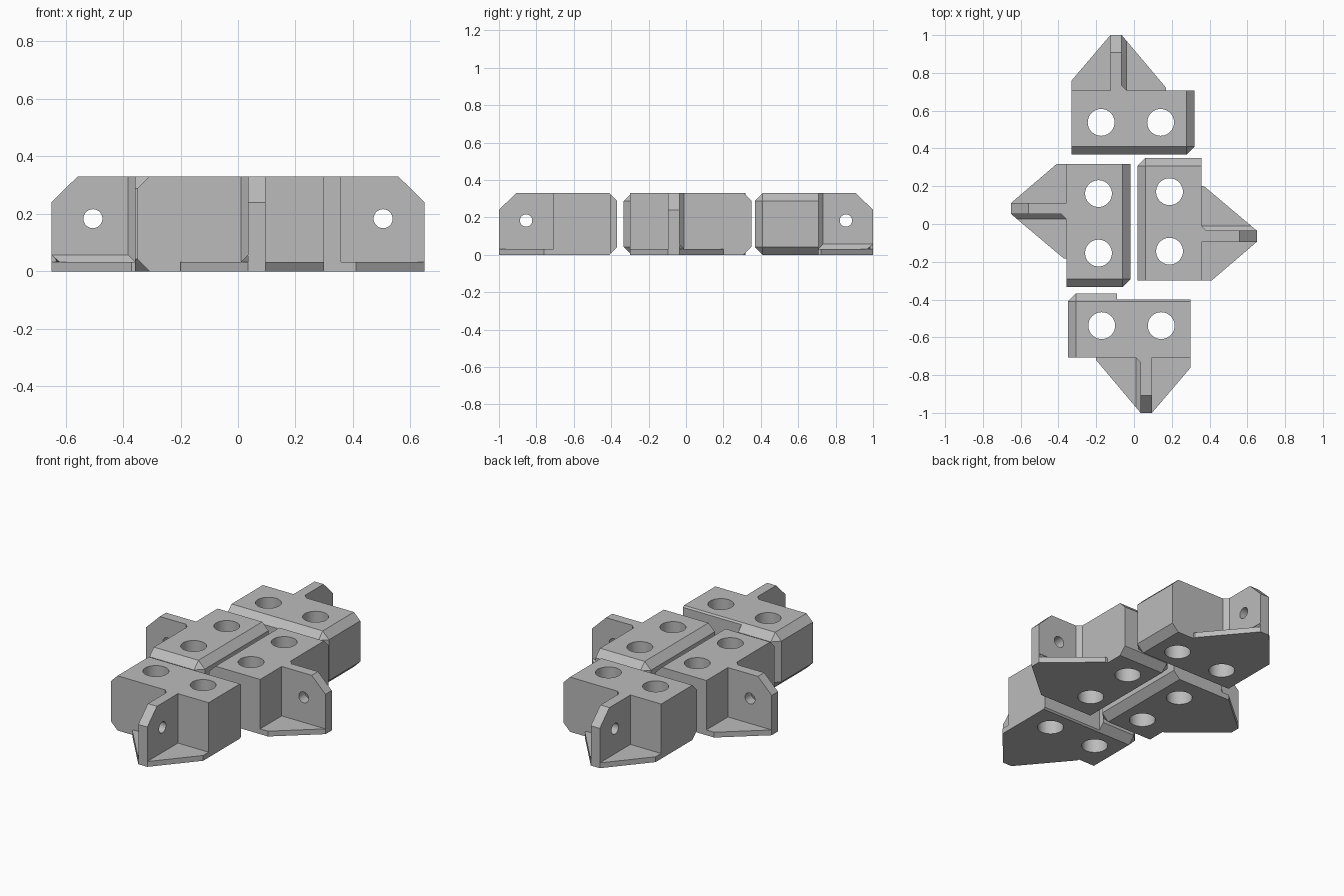
import bpy
import bmesh
from math import pi
from mathutils import Matrix, Vector

if "Cube" in bpy.data.objects:
    bpy.data.objects.remove(bpy.data.objects["Cube"], do_unlink=True)

# Material
grey = bpy.data.materials.new("plain grey")
grey.use_nodes = True
GREY = (0.5, 0.5, 0.5, 1)
grey.diffuse_color = GREY
grey.node_tree.nodes["Principled BSDF"].inputs["Base Color"].default_value = GREY

# Bracket sizes: u runs along the block, v outwards, z up
HALF, DEPTH, HEIGHT = 0.325, 0.34, 0.33
TIP, BASE, BEVEL, FILLET = 0.632, 0.032, 0.042, 0.025
RIB_A, RIB_B = -0.12, -0.06
INSIDE = 0.3  # parts are sunk into the block to here


def make_object(name, bm):
    bmesh.ops.remove_doubles(bm, verts=bm.verts, dist=1e-5)
    bmesh.ops.recalc_face_normals(bm, faces=bm.faces)
    mesh = bpy.data.meshes.new(name)
    bm.to_mesh(mesh)
    bm.free()
    mesh.materials.append(grey)
    obj = bpy.data.objects.new(name, mesh)
    bpy.context.collection.objects.link(obj)
    return obj


def loft(name, rings):
    """Solid skinned through rings that have equal point counts."""
    bm = bmesh.new()
    loops = [[bm.verts.new(p) for p in ring] for ring in rings]
    bm.faces.new(loops[0])
    bm.faces.new(loops[-1])
    for low, high in zip(loops, loops[1:]):
        for i in range(len(low)):
            j = (i + 1) % len(low)
            bm.faces.new((low[i], low[j], high[j], high[i]))
    bmesh.ops.dissolve_degenerate(bm, dist=1e-5, edges=bm.edges)
    return make_object(name, bm)


def slab(name, outline, z0, z1):
    return loft(name, [[(u, v, z) for u, v in outline] for z in (z0, z1)])


def cylinder(name, centre, radius, length, turn=Matrix()):
    bm = bmesh.new()
    bmesh.ops.create_cone(bm, cap_ends=True, segments=40, radius1=radius,
                          radius2=radius, depth=length,
                          matrix=Matrix.Translation(centre) @ turn)
    return make_object(name, bm)


def combine(target, others, operation):
    for other in others:
        mod = target.modifiers.new("combine", 'BOOLEAN')
        mod.operation, mod.solver, mod.object = operation, 'EXACT', other
        other.hide_render = True
        bpy.context.view_layer.update()
        graph = bpy.context.evaluated_depsgraph_get()
        mesh = bpy.data.meshes.new_from_object(target.evaluated_get(graph))
        target.modifiers.clear()
        target.data = mesh
        bpy.data.objects.remove(other, do_unlink=True)


def block():
    """Block with one long side and one end bevelled."""
    inner, end = BEVEL, HALF - BEVEL
    cap = [(-HALF, inner), (end, inner), (end, inner), (end, DEPTH), (-HALF, DEPTH)]
    mid = [(-HALF, 0), (end, 0), (HALF, inner), (HALF, DEPTH), (-HALF, DEPTH)]
    levels = [(cap, 0), (mid, BEVEL), (mid, HEIGHT - BEVEL), (cap, HEIGHT)]
    return loft("block", [[(u, v, z) for u, v in ring] for ring, z in levels])


def bracket(name, matrix, notched=False):
    body = block()

    # Tapered foot
    foot = slab("foot", [(-HALF, INSIDE), (-HALF, 0.392), (RIB_A, TIP), (RIB_B, TIP),
                         (0.175, 0.353), (0.175, INSIDE)], 0, BASE)

    # Upright rib with a cut top corner
    side = [(INSIDE, 0), (TIP, 0), (TIP, 0.24), (0.54, HEIGHT), (INSIDE, HEIGHT)]
    rib = loft("rib", [[(u, v, z) for v, z in side] for u in (RIB_A, RIB_B)])

    # Sloped fillets on one side of the rib
    mid, out = (RIB_A + RIB_B) / 2, RIB_B + FILLET
    upright = slab("upright_fillet", [(mid, INSIDE), (out, INSIDE), (out, DEPTH),
                                      (RIB_B, DEPTH + FILLET), (mid, DEPTH + FILLET)], 0, HEIGHT)
    low, top = BASE / 2, BASE + FILLET
    section = [(mid, low), (out, low), (out, BASE), (RIB_B, top), (mid, top)]
    slope = (TIP - 0.353) / (0.175 - RIB_B)
    floor = loft("floor_fillet", [
        [(u, INSIDE, z) for u, z in section],
        [(u, TIP - slope * max(0, u - RIB_B), z) for u, z in section]])
    combine(body, [foot, rib, upright, floor], 'UNION')

    # Bolt holes and the hole through the rib
    cutters = [cylinder("bolt_hole", (u, 0.17, HEIGHT / 2), 0.071, 1) for u in (-0.169, 0.146)]
    cutters.append(cylinder("rib_hole", (RIB_A, 0.487, 0.183), 0.033, 0.4,
                            Matrix.Rotation(pi / 2, 4, 'Y')))
    if notched:
        cutters.append(slab("notch", [(-0.5, -0.1), (0.065, -0.1),
                                      (0.065, 0.033), (-0.5, 0.033)], -0.1, 0.5))
    combine(body, cutters, 'DIFFERENCE')

    body.name = body.data.name = name
    body.data.transform(matrix)
    if matrix.determinant() < 0:
        body.data.flip_normals()
    return body


def placed(u_axis, v_axis, x, y):
    m = Matrix.Identity(4)
    m.col[0], m.col[1] = Vector((*u_axis, 0, 0)), Vector((*v_axis, 0, 0))
    m.col[3] = Vector((x, y, 0, 1))
    return m


# Four brackets pointing outwards, the side pair mirrored
GAP, FAR = 0.018, 0.368
brackets = [
    bracket("back_bracket", placed((1, 0), (0, 1), -0.005, FAR)),
    bracket("front_bracket", placed((-1, 0), (0, -1), -0.025, -FAR), notched=True),
    bracket("left_bracket", placed((0, 1), (1, 0), GAP, 0.025)),
    bracket("right_bracket", placed((0, -1), (-1, 0), -GAP, -0.008)),
]

bpy.ops.object.select_all(action='DESELECT')
for obj in brackets:
    obj.select_set(True)
bpy.context.view_layer.objects.active = brackets[0]
bpy.ops.object.shade_smooth_by_angle(angle=pi / 9)
